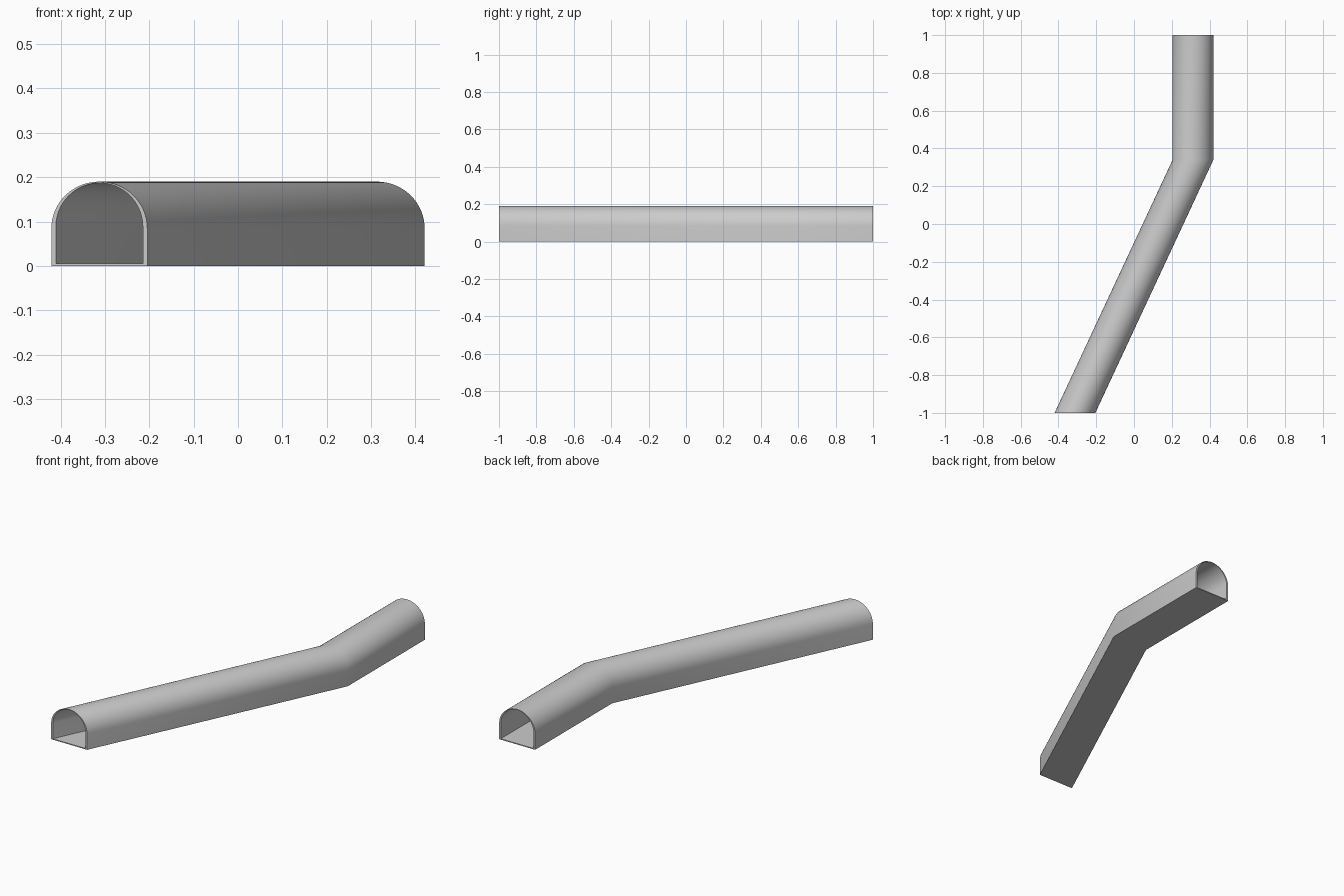
import bpy, math

if "Cube" in bpy.data.objects:
    bpy.data.objects.remove(bpy.data.objects["Cube"])

# Path of the tunnel centre line: (x, y); sections stay parallel to the front plane
PATH = [(-0.3125, -1.0), (0.3125, 0.34), (0.3125, 1.0)]
ARCH_STEPS = 32


def arch_profile(half_width, bottom, spring, top):
    """Flat-bottomed arch outline, starting at the lower right corner."""
    pts = [(half_width, bottom)]
    for i in range(ARCH_STEPS + 1):
        a = math.pi * i / ARCH_STEPS
        pts.append((half_width * math.cos(a), spring + (top - spring) * math.sin(a)))
    pts.append((-half_width, bottom))
    return pts


# Outer skin and inner lining outlines
outer = arch_profile(0.108, 0.0, 0.085, 0.19)
inner = arch_profile(0.098, 0.005, 0.088, 0.187)
n = len(outer)

verts = [(x + px, y, z) for x, y in PATH for ring in (outer, inner) for px, z in ring]


def vid(station, ring, i):
    return station * 2 * n + ring * n + i % n


faces = []
last = len(PATH) - 1
for i in range(n):
    # Walls, roof and floor along the path
    for s in range(last):
        faces.append((vid(s, 0, i), vid(s, 0, i + 1), vid(s + 1, 0, i + 1), vid(s + 1, 0, i))[::-1])
        faces.append((vid(s, 1, i), vid(s, 1, i + 1), vid(s + 1, 1, i + 1), vid(s + 1, 1, i)))
    # Rims of the two open ends
    faces.append((vid(0, 0, i), vid(0, 0, i + 1), vid(0, 1, i + 1), vid(0, 1, i)))
    faces.append((vid(last, 0, i), vid(last, 0, i + 1), vid(last, 1, i + 1), vid(last, 1, i))[::-1])

mesh = bpy.data.meshes.new("tunnel_shell")
mesh.from_pydata(verts, [], faces)
mesh.update()
tunnel = bpy.data.objects.new("tunnel_shell", mesh)
bpy.context.collection.objects.link(tunnel)

# Consistent outward normals and smooth arch with crisp corners
import bmesh
bm = bmesh.new()
bm.from_mesh(mesh)
bmesh.ops.recalc_face_normals(bm, faces=bm.faces)
bm.to_mesh(mesh)
bm.free()
bpy.context.view_layer.objects.active = tunnel
tunnel.select_set(True)
bpy.ops.object.shade_smooth_by_angle(angle=math.radians(30))
